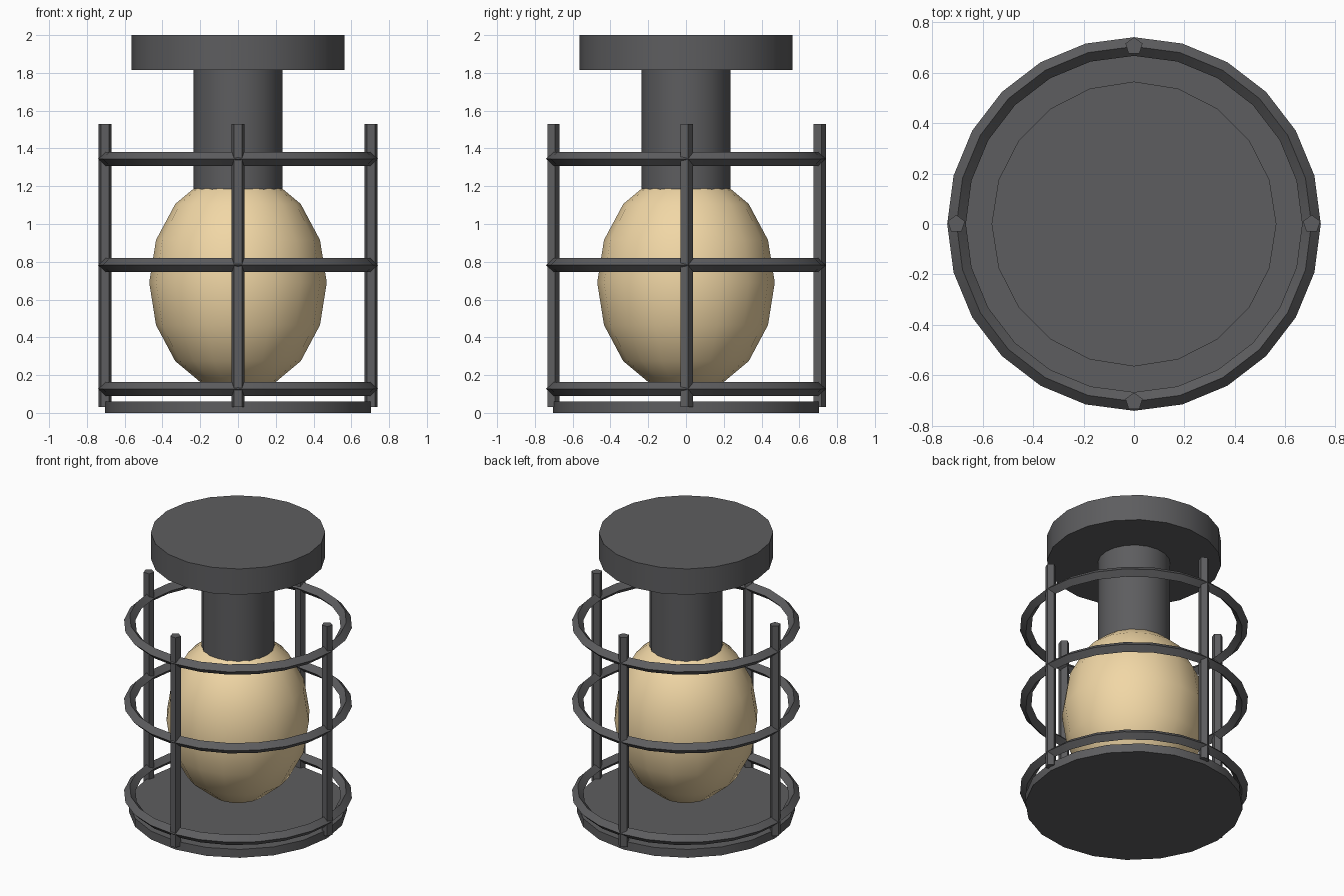
import bpy
from math import radians

if "Cube" in bpy.data.objects:
    bpy.data.objects.remove(bpy.data.objects["Cube"])


def material(name, rgb):
    m = bpy.data.materials.new(name)
    m.diffuse_color = (*rgb, 1)
    m.use_nodes = True
    m.node_tree.nodes["Principled BSDF"].inputs["Base Color"].default_value = m.diffuse_color
    return m


iron = material("dark_iron", (0.11, 0.11, 0.115))
glass = material("warm_glass", (0.88, 0.68, 0.38))


def finish(name, mat):
    ob = bpy.context.object
    ob.name = name
    ob.data.materials.append(mat)
    bpy.ops.object.shade_smooth_by_angle(angle=radians(30))
    return ob


def cylinder(name, sides, r, z0, z1, x=0, y=0):
    bpy.ops.mesh.primitive_cylinder_add(
        vertices=sides, radius=r, depth=z1 - z0, location=(x, y, (z0 + z1) / 2))
    return finish(name, iron)


# Ceiling mount, lamp socket and bottom plate
cylinder("ceiling_mount", 20, 0.565, 1.815, 2.0)
cylinder("socket", 20, 0.235, 1.16, 1.815)
cylinder("bottom_plate", 20, 0.705, 0.0, 0.06)

# Egg-shaped bulb
bpy.ops.mesh.primitive_uv_sphere_add(
    segments=16, ring_count=8, radius=1, location=(0, 0, 0.69))
bulb = bpy.context.object
bulb.scale = (0.47, 0.47, 0.588)
bpy.ops.object.transform_apply(location=False, rotation=False, scale=True)
finish("bulb", glass)

# Cage rings with a diamond cross-section
for i, z in enumerate((0.127, 0.782, 1.345)):
    bpy.ops.mesh.primitive_torus_add(
        major_segments=24, minor_segments=4, major_radius=0.704,
        minor_radius=0.037, location=(0, 0, z))
    finish(f"cage_ring_{i + 1}", iron)

# Upright five-sided cage bars
for i, (x, y) in enumerate(((1, 0), (0, 1), (-1, 0), (0, -1))):
    cylinder(f"cage_bar_{i + 1}", 5, 0.036, 0.03, 1.53, x * 0.705, y * 0.705)
